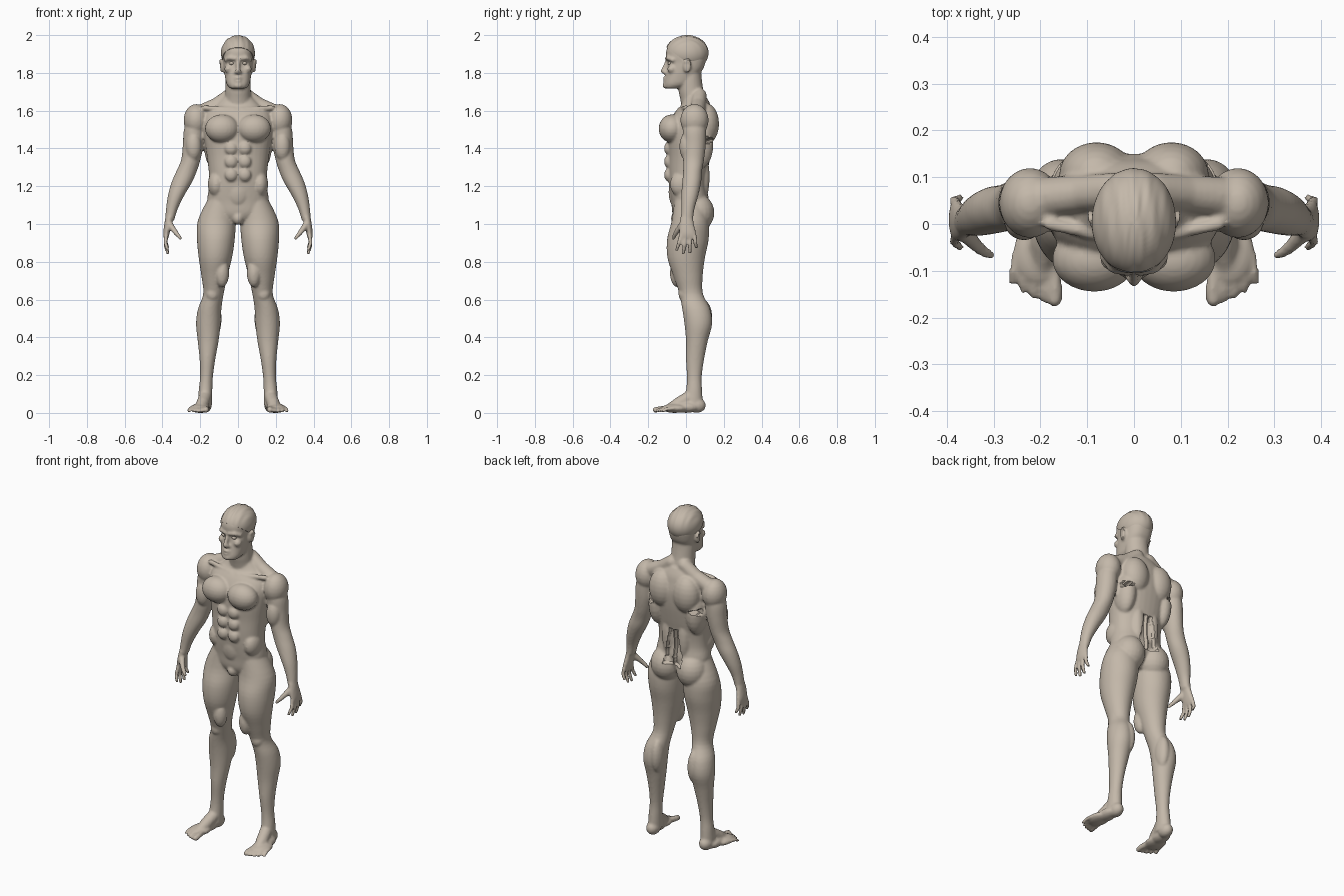
import bpy, bmesh, math
from mathutils import Vector

old = bpy.data.objects.get("Cube")
if old:
    bpy.data.objects.remove(old)

# One clay colour for the whole figure
clay = bpy.data.materials.new("warm_grey_clay")
clay.use_nodes = True
clay.diffuse_color = (0.55, 0.48, 0.40, 1)
shader = next(n for n in clay.node_tree.nodes if n.type == 'BSDF_PRINCIPLED')
shader.inputs["Base Color"].default_value = clay.diffuse_color
shader.inputs["Roughness"].default_value = 0.7

BOTH = (1, -1)


def spline(a, b, c, d, t):
    """Catmull-Rom value between b and c."""
    return b + 0.5 * t * (c - a + t * (2*a - 5*b + 4*c - d + t * (3*(b - c) + d - a)))


def circle(count):
    return [(math.cos(math.tau * k / count), math.sin(math.tau * k / count)) for k in range(count)]


def skin(bm, loops, side):
    """Bridge closed loops of points and cap both ends."""
    rows = [[bm.verts.new((side * p[0], p[1], p[2])) for p in loop] for loop in loops]
    for lo, hi in zip(rows, rows[1:]):
        for k in range(len(lo)):
            bm.faces.new((lo[k - 1], lo[k], hi[k], hi[k - 1]))
    bm.faces.new(rows[0][::-1])
    bm.faces.new(rows[-1])


def loft(bm, rings, sides=(1,), power=2.0):
    """Skin level rings given as (height, centre x, half width, front y, back y)."""
    last = len(rings) - 1
    dense = []
    for i in range(last):
        four = [rings[max(0, min(last, i + k))] for k in (-1, 0, 1, 2)]
        dense += [[spline(*vals, j / 4) for vals in zip(*four)] for j in range(4)]
    dense.append(rings[-1])
    loops = []
    for z, cx, hw, yf, yb in dense:
        loops.append([(cx + math.copysign(abs(c) ** (2 / power), c) * hw,
                       (yf + yb) / 2 + math.copysign(abs(s) ** (2 / power), s) * (yb - yf) / 2, z)
                      for c, s in circle(36)])
    for side in sides:
        skin(bm, loops, side)


def ball(bm, centre, radii, sides=BOTH, detail=12):
    loops = []
    for i in range(detail + 1):
        a = math.pi * min(max(i / detail, .01), .99)
        r, z = math.sin(a), centre[2] - radii[2] * math.cos(a)
        loops.append([(centre[0] + radii[0] * r * c, centre[1] + radii[1] * r * s, z)
                      for c, s in circle(2 * detail)])
    for side in sides:
        skin(bm, loops, side)


def tube(bm, points, sides=BOTH):
    """Round-jointed tapered tube through (x, y, z, radius) points."""
    for *p, r in points:
        ball(bm, p, (r, r, r), sides, 7)
    for (*p, r), (*q, t) in zip(points, points[1:]):
        p, q = Vector(p), Vector(q)
        turn = (q - p).to_track_quat('Z', 'Y')
        loops = [[o + turn @ Vector((c * w, s * w, 0)) for c, s in circle(14)]
                 for o, w in ((p, r), (q, t))]
        for side in sides:
            skin(bm, loops, side)


def make_object(name, bm):
    bmesh.ops.recalc_face_normals(bm, faces=bm.faces[:])
    mesh = bpy.data.meshes.new(name)
    bm.to_mesh(mesh)
    bm.free()
    mesh.materials.append(clay)
    ob = bpy.data.objects.new(name, mesh)
    bpy.context.collection.objects.link(ob)
    return ob


def smooth(ob, angle):
    bpy.ops.object.select_all(action='DESELECT')
    ob.select_set(True)
    bpy.context.view_layer.objects.active = ob
    bpy.ops.object.shade_smooth_by_angle(angle=math.radians(angle))


body = bmesh.new()

# Torso and neck
loft(body, [(1.0, 0, .06, -.04, .06), (1.05, 0, .13, -.07, .1), (1.12, 0, .162, -.078, .12),
            (1.2, 0, .153, -.09, .11), (1.28, 0, .155, -.095, .115), (1.36, 0, .165, -.095, .13),
            (1.45, 0, .178, -.1, .145), (1.53, 0, .185, -.09, .15), (1.59, 0, .17, -.06, .14),
            (1.63, 0, .12, -.025, .13), (1.67, 0, .08, -.01, .11)], power=2.3)
loft(body, [(1.6, 0, .08, -.02, .12), (1.66, 0, .07, -.03, .105), (1.71, 0, .067, -.04, .092),
            (1.78, 0, .066, -.04, .082), (1.84, 0, .06, -.04, .08)])

# Torso muscles
tube(body, [(.04, .07, 1.68, .04), (.11, .065, 1.63, .04), (.2, .055, 1.585, .045)])  # trapezius
tube(body, [(.02, -.035, 1.605, .012), (.18, .0, 1.615, .014)])                      # collarbone
ball(body, (.085, -.075, 1.505), (.09, .07, .075))      # chest
ball(body, (.08, .105, 1.53), (.08, .07, .11))          # shoulder blade
ball(body, (.125, .07, 1.42), (.055, .075, .13))        # back flank
ball(body, (.115, -.02, 1.21), (.045, .065, .07))       # waist side
ball(body, (.05, .085, 1.25), (.04, .04, .14))          # lower back
for z in (1.4, 1.33, 1.26):
    ball(body, (.036, -.092, z), (.034, .024, .035))    # stomach blocks
ball(body, (0, -.06, 1.17), (.06, .032, .08), (1,))
ball(body, (0, -.045, 1.03), (.03, .035, .035), (1,))
ball(body, (.085, .06, 1.06), (.088, .09, .1))          # buttocks

# Legs
loft(body, [(1.14, .085, .07, -.06, .09), (1.02, .112, .1, -.075, .12), (.92, .117, .1, -.1, .12),
            (.82, .12, .088, -.098, .1), (.72, .125, .068, -.065, .088), (.63, .13, .054, -.035, .09),
            (.55, .15, .062, -.02, .128), (.47, .157, .065, -.008, .138), (.38, .158, .055, 0, .115),
            (.28, .162, .041, 0, .095), (.19, .167, .034, .005, .083), (.12, .172, .036, 0, .085),
            (.04, .175, .038, -.02, .09)], BOTH)
ball(body, (.135, -.01, .63), (.035, .03, .04))         # kneecap
ball(body, (.085, -.045, .74), (.038, .04, .075))       # inner thigh
ball(body, (.123, .09, .5), (.036, .05, .1))            # calf

# Feet and toes
ball(body, (.176, .057, .04), (.037, .048, .04))
tube(body, [(.174, .02, .085, .034), (.188, -.04, .048, .034), (.196, -.085, .027, .024)])
ball(body, (.203, -.06, .024), (.054, .07, .024))
ball(body, (.19, .0, .03), (.042, .07, .03))
for i in range(5):
    x, r = .168 + .0225 * i, (.0155 if i == 0 else .0105 - .0004 * i)
    y = -.162 + .0025 * i * i
    tube(body, [(x + .006 - .003 * i, -.085 + .006 * i, .024, r),
                (x, y + .02, .02, r), (x + .001, y, r, r)])

# Arms
loft(body, [(1.58, .21, .05, -.01, .1), (1.5, .23, .056, -.017, .107), (1.42, .237, .055, -.015, .105),
            (1.34, .25, .051, -.015, .095), (1.28, .272, .054, -.015, .085), (1.22, .298, .054, -.02, .08),
            (1.15, .328, .043, -.025, .065), (1.08, .35, .031, -.025, .045), (1.02, .362, .024, -.027, .037)],
     BOTH)
ball(body, (.222, .045, 1.55), (.066, .075, .085))      # shoulder
ball(body, (.235, .005, 1.41), (.042, .04, .075))       # biceps

# Hands
loft(body, [(1.05, .358, .024, -.026, .036), (1.0, .37, .02, -.035, .042), (.95, .379, .017, -.036, .054),
            (.925, .381, .012, -.033, .053)], BOTH)
for i in range(4):
    y, end = -.027 + .024 * i, (.855, .838, .842, .87)[i]
    tip = y * 1.45 - .01
    tube(body, [(.38, y, .94, .0115), (.384, (y + tip) / 2, (.94 + end) / 2, .0105),
                (.372, tip, end + .008, .009)])
tube(body, [(.365, -.015, 1.0, .02), (.338, -.045, .965, .0145), (.322, -.058, .945, .012),
            (.305, -.067, .925, .0095)])

# Head
loft(body, [(1.718, 0, .042, -.112, -.03), (1.74, 0, .06, -.115, .02), (1.78, 0, .069, -.108, .06),
            (1.82, 0, .075, -.1, .09), (1.855, 0, .078, -.095, .103), (1.88, 0, .08, -.104, .108),
            (1.92, 0, .079, -.104, .108), (1.955, 0, .065, -.085, .09), (1.98, 0, .04, -.05, .05)],
     power=2.4)

# Face
tube(body, [(0, -.1, 1.865, .009), (0, -.113, 1.83, .011), (0, -.122, 1.808, .0125)], (1,))  # nose
ball(body, (.012, -.11, 1.804), (.01, .012, .009))                                      # nostril
tube(body, [(.012, -.104, 1.875, .009), (.045, -.095, 1.879, .011), (.066, -.07, 1.868, .01)])
ball(body, (.05, -.075, 1.82), (.022, .024, .022))                                      # cheekbone
for z, w in ((1.773, .022), (1.756, .018)):
    ball(body, (0, -.11, z), (w, .013, .008), (1,))                                     # lips
ball(body, (0, -.1, 1.733), (.028, .024, .018), (1,))                                   # chin
ball(body, (.082, .005, 1.835), (.011, .02, .034))                                      # ear
tube(body, [(.088, -.006, 1.858, .006), (.094, .012, 1.868, .006), (.094, .025, 1.85, .006),
            (.088, .012, 1.81, .006)])

# Blend all the masses into one skin
figure = make_object("body", body)
remesh = figure.modifiers.new("blend", 'REMESH')
remesh.mode = 'VOXEL'
remesh.voxel_size = 0.007
soften = figure.modifiers.new("soften", 'SMOOTH')
soften.factor = 0.5
soften.iterations = 3
graph = bpy.context.evaluated_depsgraph_get()
blended = bpy.data.meshes.new_from_object(figure.evaluated_get(graph))
figure.modifiers.clear()
figure.data = blended

# Sunken flaps in the lower back and notches behind the armpits
for v in blended.vertices:
    x, y, z = abs(v.co.x), v.co.y, v.co.z
    drop = (1.3 - z) / 0.21
    if y > 0.06 and 0 < drop < 1 and abs(x - .016 - .018 * drop) < .01 + .014 * drop:
        v.co.y -= 0.018
    elif y > 0.09 and .12 < x < .19 and abs(z - 1.445) < .3 * (x - .11):
        v.co.y = 0.09
smooth(figure, 50)

# Combed hair cap, trimmed along a sloping hairline
hair = bmesh.new()
bmesh.ops.create_uvsphere(hair, u_segments=72, v_segments=36, radius=1)
for v in hair.verts:
    strand = math.sin(17 * v.co.x + 3 * v.co.y) + 0.5 * math.sin(31 * v.co.x - 4 * v.co.y)
    v.co *= 1 + 0.012 * strand * max(0, v.co.z + 0.3)
    v.co = (v.co.x * .09, v.co.y * .114 + .005, v.co.z * .094 + 1.905)
cut = bmesh.ops.bisect_plane(hair, geom=hair.verts[:] + hair.edges[:] + hair.faces[:],
                             plane_co=(0, -.11, 1.94), plane_no=(0, .16, .215), clear_inner=True)
rim = [e for e in cut["geom_cut"] if isinstance(e, bmesh.types.BMEdge)]
bmesh.ops.contextual_create(hair, geom=rim)
smooth(make_object("hair", hair), 40)

# Eyeballs
eyes = bmesh.new()
ball(eyes, (.033, -.083, 1.851), (.015, .014, .01))
smooth(make_object("eyes", eyes), 40)
